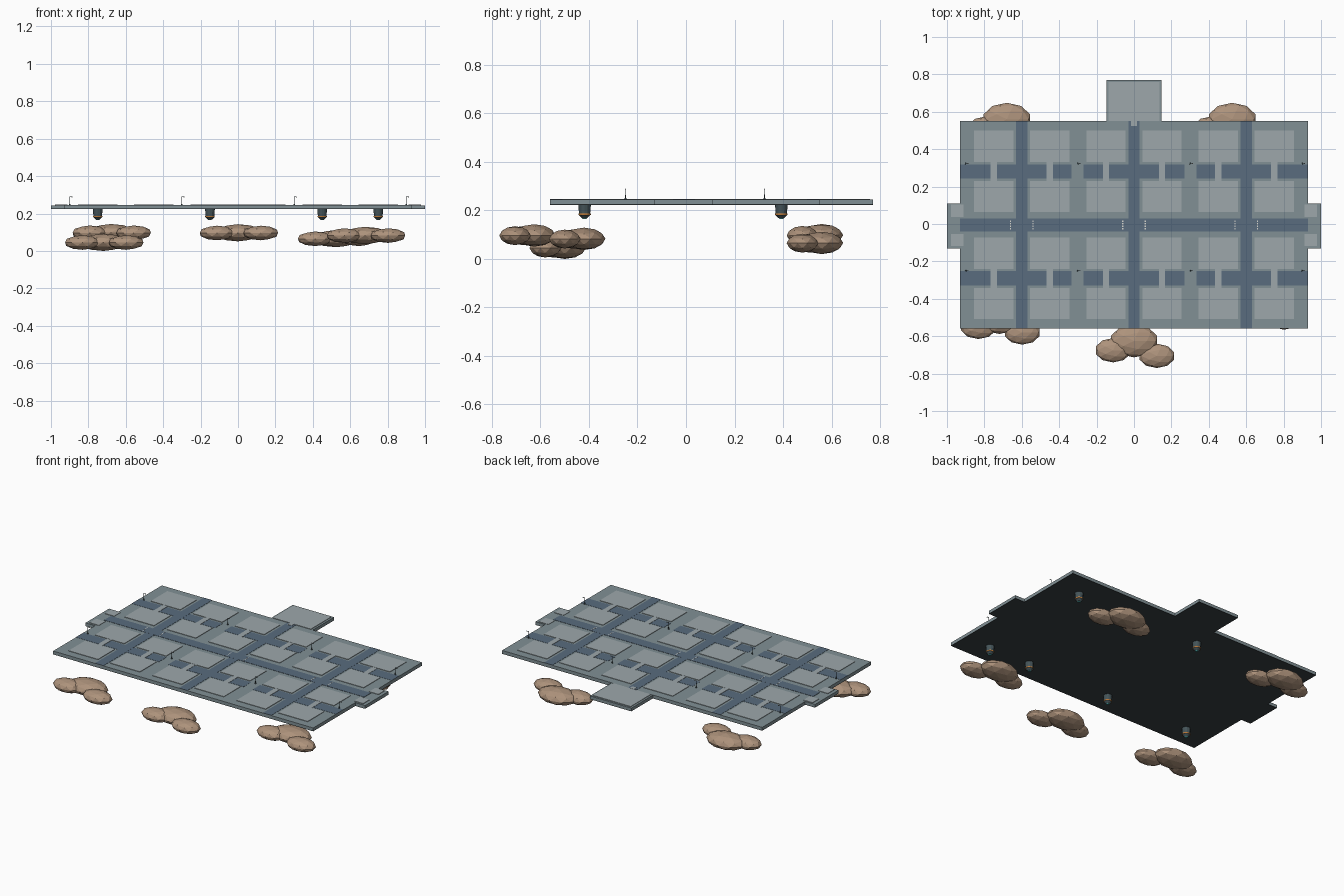
import bpy, bmesh
from mathutils import Matrix, Vector

if "Cube" in bpy.data.objects:
    bpy.data.objects.remove(bpy.data.objects["Cube"])


def mat(name, rgb):
    m = bpy.data.materials.new(name)
    m.diffuse_color = (*rgb, 1)
    m.use_nodes = True
    m.node_tree.nodes["Principled BSDF"].inputs["Base Color"].default_value = m.diffuse_color
    return m


DECK = mat("deck_grey", (0.22, 0.28, 0.30))
PAD = mat("pad_grey", (0.34, 0.39, 0.41))
ROAD = mat("road_blue", (0.10, 0.15, 0.21))
DARK = mat("hull_dark", (0.04, 0.05, 0.055))
METAL = mat("thruster_metal", (0.06, 0.09, 0.10))
ORANGE = mat("orange", (0.8, 0.3, 0.06))
TEAL = mat("teal_glow", (0.1, 0.5, 0.5))
WHITE = mat("marking", (0.7, 0.7, 0.65))
ROCK = mat("rock", (0.42, 0.29, 0.20))


def finish(name, bm, m):
    me = bpy.data.meshes.new(name)
    bm.to_mesh(me)
    bm.free()
    me.materials.append(m)
    ob = bpy.data.objects.new(name, me)
    bpy.context.collection.objects.link(ob)
    return ob


def boxes(name, m, items):
    """One object from a list of (x0, x1, y0, y1, z0, z1) boxes."""
    bm = bmesh.new()
    for x0, x1, y0, y1, z0, z1 in items:
        c = Vector(((x0 + x1) / 2, (y0 + y1) / 2, (z0 + z1) / 2))
        s = Matrix.Diagonal((x1 - x0, y1 - y0, z1 - z0, 1))
        bmesh.ops.create_cube(bm, size=1, matrix=Matrix.Translation(c) @ s)
    return finish(name, bm, m)


def cones(name, m, spots, r_low, r_high, z0, z1, sides):
    bm = bmesh.new()
    for x, y in spots:
        bmesh.ops.create_cone(bm, cap_ends=True, segments=sides, radius1=r_low,
                              radius2=r_high, depth=z1 - z0,
                              matrix=Matrix.Translation((x, y, (z0 + z1) / 2)))
    return finish(name, bm, m)


BOT, TOP = 0.223, 0.245

# Deck with side docks and rear landing pad
boxes("deck", DECK, [(-0.93, 0.93, -0.56, 0.55, BOT + 0.003, TOP)])
boxes("side_docks", DECK, [(s - 0.035, s + 0.035, -0.13, 0.11, BOT + 0.003, TOP - 0.001)
                           for s in (-0.965, 0.965)])
boxes("rear_pad_base", DECK, [(-0.148, 0.148, 0.55, 0.77, BOT + 0.003, TOP - 0.001)])
boxes("underside", DARK, [(-0.93, 0.93, -0.56, 0.55, BOT, BOT + 0.003),
                          (-1, -0.93, -0.13, 0.11, BOT, BOT + 0.003),
                          (0.93, 1, -0.13, 0.11, BOT, BOT + 0.003),
                          (-0.148, 0.148, 0.55, 0.77, BOT, BOT + 0.003)])
boxes("rear_pad_top", PAD, [(-0.135, 0.135, 0.552, 0.758, TOP - 0.001, TOP + 0.002),
                            (-0.016, 0.016, 0.525, 0.552, TOP, TOP + 0.003)])
boxes("dock_plates", PAD, [(s - 0.033, s + 0.033, y, y + 0.065, TOP - 0.002, TOP + 0.002)
                           for s in (-0.945, 0.945) for y in (-0.118, 0.038)])

# Building lots on a 6 x 4 grid
COLS = [-0.75, -0.45, -0.15, 0.15, 0.45, 0.75]
ROWS = [0.415, 0.147, -0.157, -0.425]
boxes("lots", PAD, [(x - 0.105, x + 0.105, y - 0.084, y + 0.084, TOP, TOP + 0.003)
                    for x in COLS for y in ROWS])

# Roads: avenue, cross streets, back lanes with foot crossings
boxes("avenue", ROAD, [(-0.93, 0.93, -0.04, 0.03, TOP, TOP + 0.0016)])
boxes("cross_streets", ROAD, [(x - 0.03, x + 0.03, -0.56, 0.55, TOP, TOP + 0.0013)
                              for x in (-0.6, 0, 0.6)])
boxes("lanes", ROAD, [(a, b, y - 0.038, y + 0.038, TOP, TOP + 0.001)
                      for a, b in ((-0.93, -0.335), (-0.27, 0.27), (0.335, 0.93))
                      for y in (0.28, -0.29)])
boxes("footpaths", PAD, [(x - 0.017, x + 0.017, y - 0.053, y + 0.053, TOP, TOP + 0.0025)
                         for x in COLS for y in (0.282, -0.291)])
boxes("crossing_marks", WHITE, [(x + s - 0.003, x + s + 0.003, y - 0.004, y + 0.004,
                                 TOP + 0.0012, TOP + 0.0022)
                                for x in (-0.6, 0, 0.6) for s in (-0.06, 0.06)
                                for y in (-0.026, -0.012, 0.002, 0.016)])

# Street lamps: post, arm and head
LAMPS = [(x, y) for x in (-0.9, -0.3, 0.3, 0.9) for y in (0.323, -0.25)]
cones("lamp_posts", METAL, LAMPS, 0.0018, 0.0014, TOP, 0.29, 6)
cones("lamp_bases", METAL, LAMPS, 0.005, 0.004, TOP, TOP + 0.006, 6)
boxes("lamp_arms", METAL, [(x, x + 0.014, y - 0.001, y + 0.001, 0.288, 0.29)
                           for x, y in LAMPS])
boxes("lamp_heads", WHITE, [(x + 0.009, x + 0.015, y - 0.002, y + 0.002, 0.286, 0.288)
                            for x, y in LAMPS])

# Hover thrusters under the deck
JETS = [(x, y) for x in (-0.75, -0.15, 0.45, 0.75) for y in (0.393, -0.418)]
cones("thruster_bodies", METAL, JETS, 0.023, 0.026, 0.187, BOT, 12)
cones("thruster_rings", ORANGE, JETS, 0.0255, 0.0255, 0.181, 0.187, 12)
cones("thruster_nozzles", METAL, JETS, 0.011, 0.024, 0.168, 0.181, 12)
cones("thruster_glow", TEAL, JETS, 0.008, 0.010, 0.165, 0.168, 12)

# Floating rock clusters: one big lump and two smaller ones each
LUMPS = [((0, 0, 0), (0.13, 0.088, 0.046)),
         ((-0.112, -0.05, -0.001), (0.097, 0.065, 0.039)),
         ((0.122, -0.08, -0.001), (0.097, 0.065, 0.039))]
CLUSTERS = [(-0.72, -0.50, 0.046), (0, -0.625, 0.097), (0.68, -0.42, 0.083),
            (-0.68, 0.56, 0.098), (0.525, 0.56, 0.066)]
for i, c in enumerate(CLUSTERS):
    bm = bmesh.new()
    for off, rad in LUMPS:
        bmesh.ops.create_icosphere(bm, subdivisions=2, radius=1,
                                   matrix=Matrix.Translation(Vector(c) + Vector(off))
                                   @ Matrix.Diagonal((*rad, 1)))
    finish(f"rock_cluster_{i + 1}", bm, ROCK)
